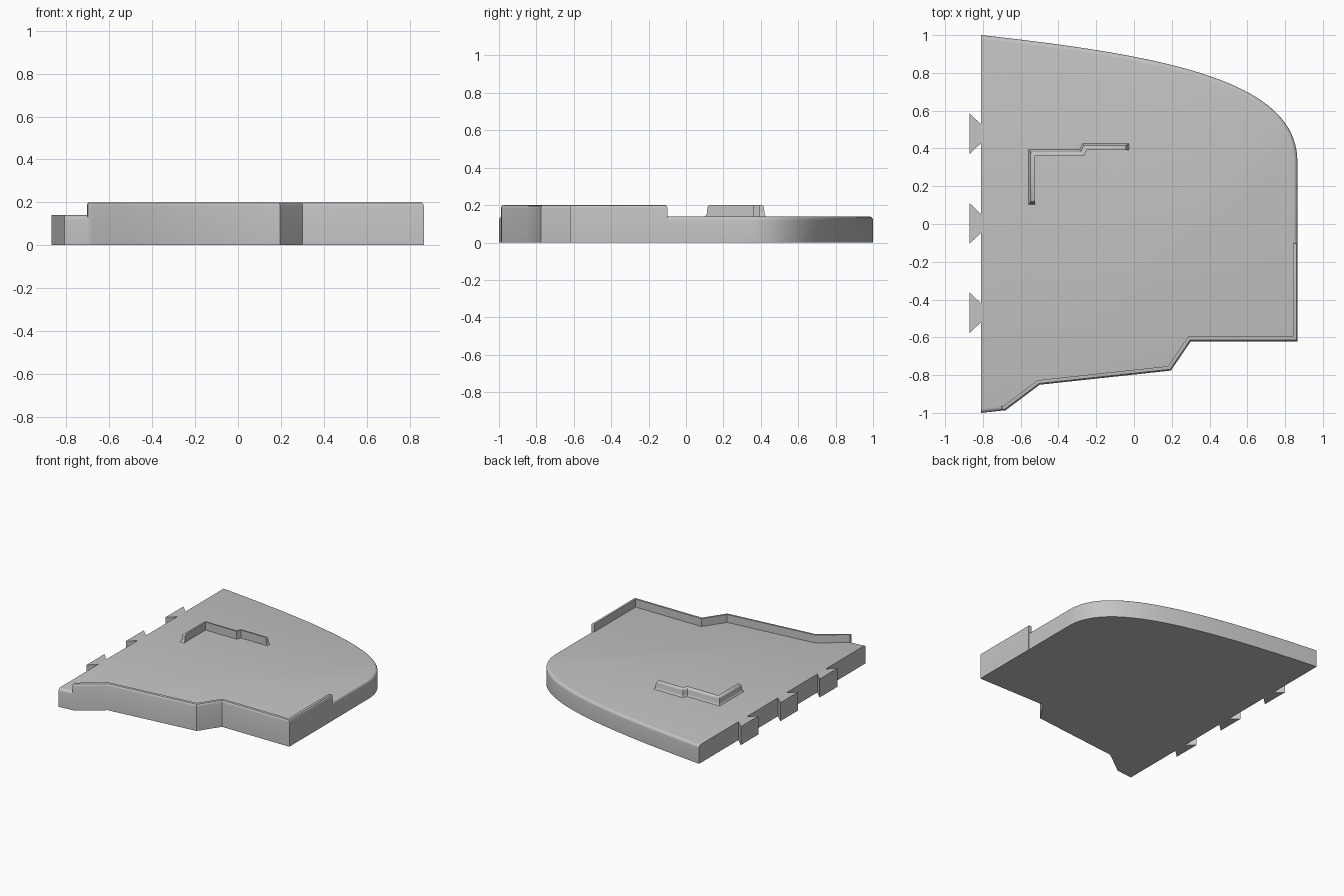
import bpy, bmesh, math
from mathutils import Vector
from mathutils.geometry import interpolate_bezier

if "Cube" in bpy.data.objects:
    bpy.data.objects.remove(bpy.data.objects["Cube"], do_unlink=True)

grey = bpy.data.materials.new("plain grey")
grey.use_nodes = True
COLOUR = (0.55, 0.55, 0.55, 1)
grey.diffuse_color = COLOUR
grey.node_tree.nodes["Principled BSDF"].inputs["Base Color"].default_value = COLOUR

FLOOR, TOP = 0.14, 0.2
LEFT, RIGHT = -0.81, 0.865


def finish(bm, name):
    bmesh.ops.recalc_face_normals(bm, faces=bm.faces)
    mesh = bpy.data.meshes.new(name)
    bm.to_mesh(mesh)
    bm.free()
    mesh.materials.append(grey)
    mesh.shade_smooth()
    mesh.set_sharp_from_angle(angle=math.radians(35))
    obj = bpy.data.objects.new(name, mesh)
    bpy.context.collection.objects.link(obj)
    return obj


def prism(bm, outline, height):
    """Extrude a flat outline up from the ground."""
    face = bm.faces.new([bm.verts.new((x, y, 0)) for x, y in outline])
    result = bmesh.ops.extrude_face_region(bm, geom=[face], use_keep_orig=True)
    verts = [g for g in result["geom"] if isinstance(g, bmesh.types.BMVert)]
    bmesh.ops.translate(bm, verts=verts, vec=(0, 0, height))


def offset(path, distance, extend):
    """Shift an open path to its left with mitred corners, lengthening both ends."""
    pts = [Vector(p) for p in path]
    dirs = [(b - a).normalized() for a, b in zip(pts, pts[1:])]
    out = []
    for i, p in enumerate(pts):
        before, after = dirs[max(i - 1, 0)], dirs[min(i, len(dirs) - 1)]
        normals = [Vector((-d.y, d.x)) for d in (before, after)]
        mitre = (normals[0] + normals[1]).normalized()
        out.append(p + mitre * distance / mitre.dot(normals[0]))
    out[0] -= dirs[0] * extend
    out[-1] += dirs[-1] * extend
    return out


def wall(name, path, profile):
    """Stack rings of (inner offset, outer offset, end extension, height)."""
    bm = bmesh.new()
    rings = []
    for inner, outer, extend, z in profile:
        loop = offset(path, outer, extend) + offset(path, inner, extend)[::-1]
        rings.append([bm.verts.new((p.x, p.y, z)) for p in loop])
    count = len(rings[0])
    for low, high in zip(rings, rings[1:]):
        for i in range(count):
            j = (i + 1) % count
            bm.faces.new((low[i], low[j], high[j], high[i]))
    # Caps as strips of quads between the inner and outer sides
    for ring in (rings[0], rings[-1]):
        for i in range(count // 2 - 1):
            bm.faces.new((ring[i], ring[i + 1], ring[-2 - i], ring[-1 - i]))
    return finish(bm, name)


# Base plate: curved back, stepped front, rounded upper edge except on the left
rim_path = [(RIGHT, -0.1), (RIGHT, -0.62), (0.3, -0.62), (0.195, -0.775),
            (-0.5, -0.85), (-0.68, -0.985), (-0.7, -0.988)]
curve = interpolate_bezier(Vector((LEFT, 1, 0)), Vector((0.2, 0.89, 0)),
                           Vector((RIGHT, 0.75, 0)), Vector((RIGHT, 0.33, 0)), 40)
outline = [(p.x, p.y) for p in curve] + rim_path[1:] + [(LEFT, -1)]
bm = bmesh.new()
prism(bm, outline, FLOOR)
upper = [e for e in bm.edges
         if all(v.co.z > FLOOR - 0.001 for v in e.verts)
         and not all(v.co.x < LEFT + 0.001 for v in e.verts)]
bmesh.ops.bevel(bm, geom=upper, offset=0.022, segments=4, profile=0.5, affect="EDGES")
finish(bm, "base_plate")

# Raised rim along the front and part of the right edge, rounded outside
wall("front_rim", rim_path, [
    (-0.024, 0.001, 0, 0),
    (-0.024, 0.001, 0, TOP - 0.016),
    (-0.024, -0.001, -0.001, TOP - 0.008),
    (-0.024, -0.006, -0.004, TOP - 0.002),
    (-0.024, -0.014, -0.008, TOP)])

# Stepped divider with a flared foot and a rounded outer top
divider_path = [(-0.525, 0.12), (-0.525, 0.36), (-0.265, 0.36),
                (-0.25, 0.393), (-0.045, 0.393)]
wall("floor_divider", divider_path, [
    (0, 0.036, 0.02, FLOOR - 0.002),
    (0, 0.03, 0.013, FLOOR + 0.005),
    (0, 0.026, 0.008, FLOOR + 0.015),
    (0, 0.025, 0.006, TOP - 0.018),
    (0, 0.022, 0.003, TOP - 0.008),
    (0, 0.016, -0.002, TOP - 0.002),
    (0, 0.01, -0.008, TOP)])

# Dovetail tabs along the left edge
bm = bmesh.new()
for y in (0.478, 0.003, -0.47):
    prism(bm, [(LEFT - 0.06, y + 0.107), (LEFT, y + 0.05),
               (LEFT, y - 0.05), (LEFT - 0.06, y - 0.107)], FLOOR)
finish(bm, "dovetail_tabs")
